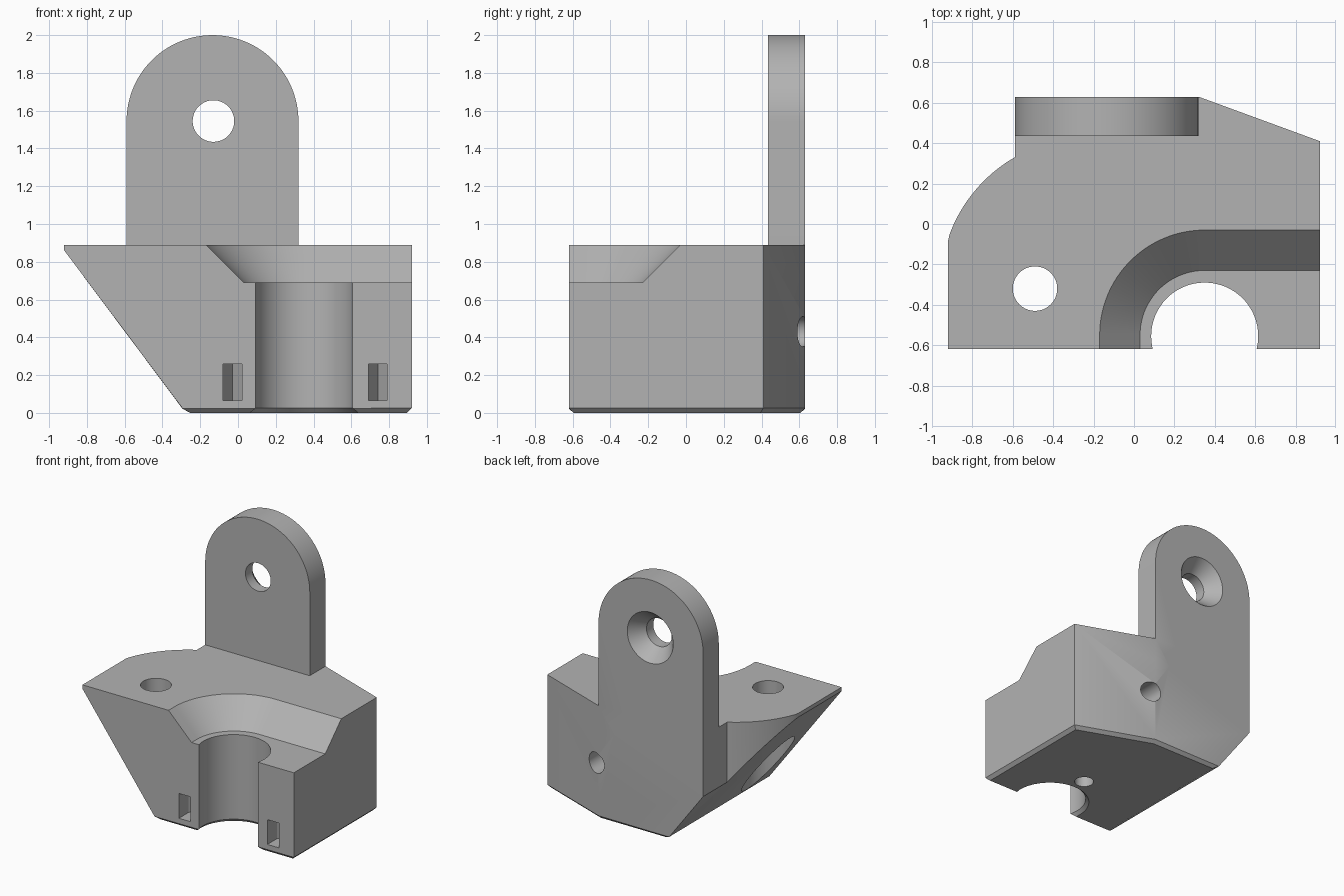
import bpy, bmesh, math
from mathutils import Vector

cube = bpy.data.objects.get("Cube")
if cube:
    bpy.data.objects.remove(cube, do_unlink=True)

grey = bpy.data.materials.new("plain grey")
grey.use_nodes = True
COLOUR = (0.45, 0.45, 0.45, 1)
grey.diffuse_color = COLOUR
grey.node_tree.nodes["Principled BSDF"].inputs["Base Color"].default_value = COLOUR


def loft(name, rings):
    """Closed solid through rings of equal point count."""
    bm = bmesh.new()
    loops = [[bm.verts.new(p) for p in ring] for ring in rings]
    for a, b in zip(loops, loops[1:]):
        for i in range(len(a)):
            j = (i + 1) % len(a)
            bm.faces.new((a[i], a[j], b[j], b[i]))
    bm.faces.new(loops[0])
    bm.faces.new(loops[-1])
    bmesh.ops.recalc_face_normals(bm, faces=bm.faces)
    mesh = bpy.data.meshes.new(name)
    bm.to_mesh(mesh)
    bm.free()
    mesh.materials.append(grey)
    obj = bpy.data.objects.new(name, mesh)
    bpy.context.collection.objects.link(obj)
    return obj


def arc(cx, cy, r, start, end, n):
    angles = [math.radians(start + (end - start) * i / n) for i in range(n + 1)]
    return [(cx + r * math.cos(a), cy + r * math.sin(a)) for a in angles]


def upright(outline, z):
    return [Vector((x, y, z)) for x, y in outline]


def facing(outline, y):
    return [Vector((x, y, z)) for x, z in outline]


def turned(name, cx, cy, steps, place):
    """Round solid from (position, radius) steps along z (upright) or y (facing)."""
    return loft(name, [place(arc(cx, cy, r, 0, 360, 64)[:-1], t) for t, r in steps])


def combine(target, tool, operation="DIFFERENCE"):
    tool.hide_render = True
    mod = target.modifiers.new("combine", "BOOLEAN")
    mod.operation, mod.solver, mod.object = operation, "EXACT", tool
    bpy.context.view_layer.objects.active = target
    bpy.ops.object.modifier_apply(modifier=mod.name)
    bpy.data.objects.remove(tool, do_unlink=True)


TOP, FRONT, BACK = 0.89, -0.62, 0.63
BORE_X, BORE_Y = 0.35, -0.555

# Main block with a rounded rear corner
plan = [(-0.92, FRONT), (0.92, FRONT), (0.92, 0.41), (0.32, BACK),
        (-0.59, BACK)] + arc(-0.22, -0.31, 0.74, 120, 161.5, 20)
plan[5] = (-0.59, 0.33)
plan[-1] = (-0.92, -0.08)
body = loft("bracket_body", [upright(plan, 0), upright(plan, TOP)])

# Sloping underside
wedge = [(-0.92 - 0.62, 0.86 + 0.83), (-0.30 + 0.62, 0.03 - 0.83), (-2, -0.8)]
combine(body, loft("slope_cutter", [facing(wedge, -1), facing(wedge, 1)]))

# Small chamfer round the base
bm = bmesh.new()
bm.from_mesh(body.data)
base = [e for e in bm.edges if all(v.co.z < 0.001 for v in e.verts)
        and len(e.link_faces) == 2
        and any(abs(f.normal.z) < 0.95 for f in e.link_faces)]
bmesh.ops.bevel(bm, geom=base, offset=0.025, segments=1, affect="EDGES")
bm.to_mesh(body.data)
bm.free()

# Upright lug with a round head
lug_outline = [(-0.59, 0.7), (0.32, 0.7)] + arc(-0.135, 1.545, 0.455, 0, 180, 48)
lug = loft("lug", [facing(lug_outline, 0.435), facing(lug_outline, BACK)])
combine(body, lug, "UNION")

# Countersunk lug hole
combine(body, turned("lug_hole", -0.13, 1.545,
                     [(0.3, 0.11), (0.52, 0.11), (BACK, 0.2), (0.65, 0.216)], facing))


# Tapered recess running out to the left and front
def recess(r, z):
    edge = arc(BORE_X, -0.55, r, 90, 180, 32)
    return upright(edge + [(BORE_X - r, -1), (1.2, -1), (1.2, -0.55 + r)], z)


combine(body, loft("recess_cutter", [recess(0.32, 0.69), recess(0.62, 0.99)]))

# Open bore, flared at the base
combine(body, turned("bore", BORE_X, BORE_Y,
                     [(-0.02, 0.31), (0.025, 0.265), (1, 0.265)], upright))

# Mounting hole, wider where it meets the slope
combine(body, turned("mounting_hole", -0.49, -0.32,
                     [(-0.2, 0.19), (0.68, 0.19), (0.68001, 0.11), (1, 0.11)], upright))

# Rear port joining a small port in the base
combine(body, turned("rear_port", 0.35, 0.43, [(-0.16, 0.08), (0.8, 0.08)], facing))
combine(body, turned("base_port", 0.35, -0.16, [(-0.1, 0.07), (0.43, 0.07)], upright))

# Pointed pockets in the front face
for x in (-0.03, 0.74):
    pocket = [(x - 0.05, -0.8), (x + 0.05, -0.8), (x + 0.05, -0.5),
              (x, -0.42), (x - 0.05, -0.5)]
    combine(body, loft("pocket", [upright(pocket, 0.065), upright(pocket, 0.26)]))

bpy.ops.object.select_all(action="DESELECT")
body.select_set(True)
bpy.context.view_layer.objects.active = body
bpy.ops.object.shade_smooth_by_angle(angle=math.radians(25))
